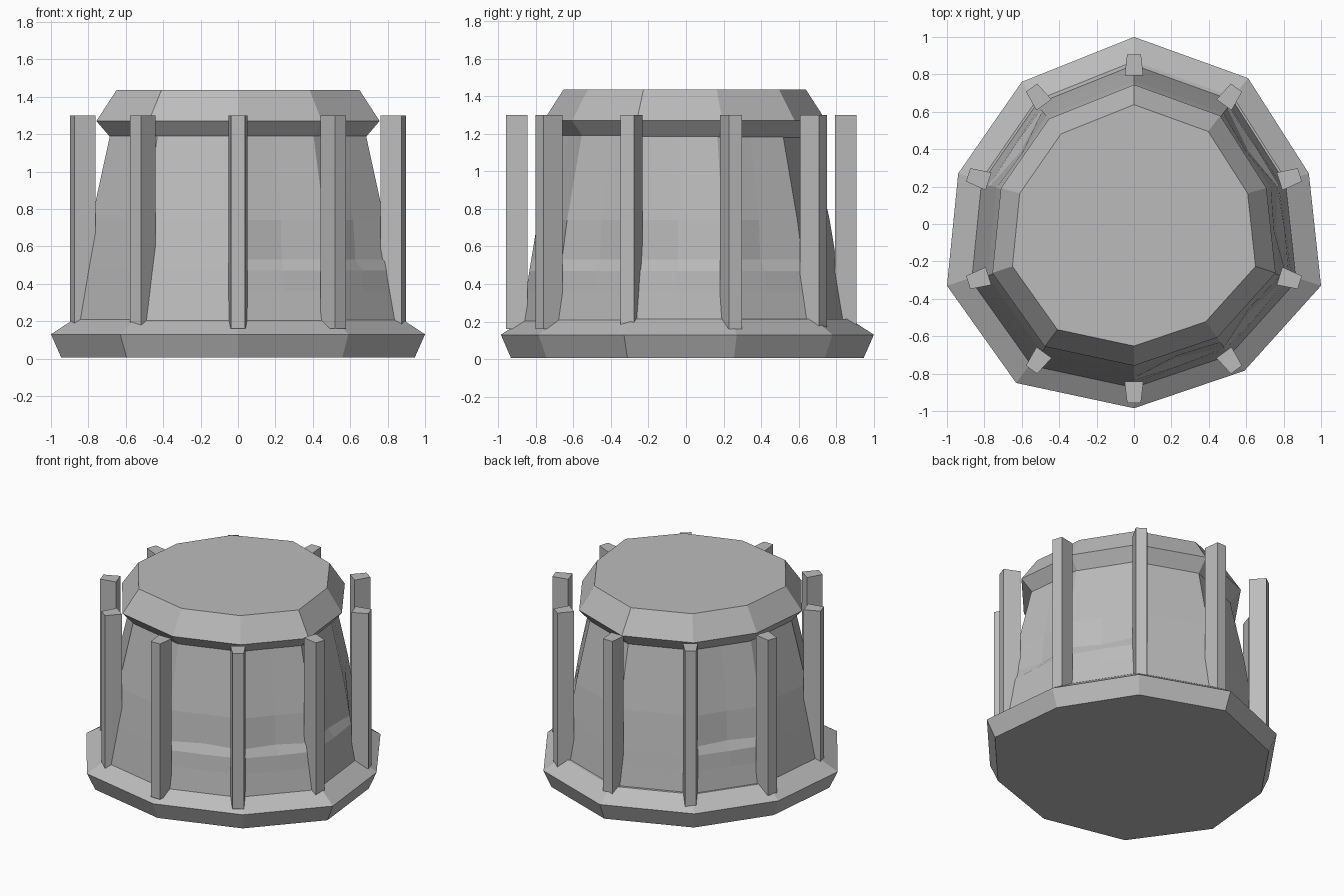
import bpy, bmesh, math
from mathutils import Vector

if "Cube" in bpy.data.objects:
    bpy.data.objects.remove(bpy.data.objects["Cube"])

grey = bpy.data.materials.new("plain grey")
grey.diffuse_color = (0.5, 0.5, 0.5, 1)
grey.use_nodes = True
grey.node_tree.nodes["Principled BSDF"].inputs["Base Color"].default_value = grey.diffuse_color

# Slightly uneven ten-sided outline, counter-clockwise from the back
OUTLINE = [(0, 1), (-0.6, 0.76), (-0.94, 0.27), (-1, -0.33), (-0.63, -0.85),
           (0, -0.985), (0.59, -0.785), (1, -0.33), (0.935, 0.27), (0.61, 0.78)]
N = len(OUTLINE)


def finish(name, bm):
    bmesh.ops.recalc_face_normals(bm, faces=bm.faces)
    mesh = bpy.data.meshes.new(name)
    bm.to_mesh(mesh)
    bm.free()
    obj = bpy.data.objects.new(name, mesh)
    mesh.materials.append(grey)
    bpy.context.collection.objects.link(obj)
    return obj


def loft(name, profile, shift=0.0):
    """Stack scaled copies of the outline, capped at both ends."""
    bm = bmesh.new()
    rings = [[bm.verts.new((x * s, y * s + shift, z)) for x, y in OUTLINE]
             for s, z in profile]
    for a, b in zip(rings, rings[1:]):
        for i in range(N):
            j = (i + 1) % N
            bm.faces.new((a[i], a[j], b[j], b[i]))
    bm.faces.new(rings[0][::-1])
    bm.faces.new(rings[-1])
    return finish(name, bm)


# Base skirt and lid
loft("base", [(0.945, 0.005), (1.0, 0.13), (0.87, 0.215)])
loft("lid", [(0.68, 1.18), (0.757, 1.27), (0.65, 1.435)], -0.012)

# Tapered wall; some panels have shallow folds across the middle
WALL = [(0.872, 0.19, 0), (0.845, 0.36, 0.0), (0.828, 0.47, 0.008),
        (0.818, 0.53, -0.035), (0.783, 0.74, -0.01), (0.685, 1.19, 0)]
DENTED = {1, 5, 6, 7, 8}
bm = bmesh.new()
rings = []
for s, z, push in WALL:
    ring = []
    for i in range(N):
        p, q = Vector(OUTLINE[i]), Vector(OUTLINE[(i + 1) % N])
        mid = (p + q) / 2
        if i in DENTED:
            mid += mid.normalized() * push
        for v in (p, mid):
            ring.append(bm.verts.new((v.x * s, v.y * s - 0.018, z)))
    rings.append(ring)
for a, b in zip(rings, rings[1:]):
    for i in range(2 * N):
        j = (i + 1) % (2 * N)
        bm.faces.new((a[i], a[j], b[j], b[i]))
finish("wall", bm)

# Ring of upright posts, a little wider on the inner side
for k in range(N):
    ang = math.radians(90 + 36 * k)
    out = Vector((math.cos(ang), math.sin(ang), 0))
    side = Vector((-out.y, out.x, 0))
    bm = bmesh.new()
    corners = [out * (0.875 + r) + side * w + Vector((0, -0.025, 0))
               for r, w in ((-0.057, -0.05), (0.057, -0.037),
                            (0.057, 0.037), (-0.057, 0.05))]
    low = [bm.verts.new((c.x, c.y, 0.16)) for c in corners]
    high = [bm.verts.new((c.x, c.y, 1.3)) for c in corners]
    bm.faces.new(low[::-1])
    bm.faces.new(high)
    for i in range(4):
        j = (i + 1) % 4
        bm.faces.new((low[i], low[j], high[j], high[i]))
    finish(f"post_{k + 1}", bm)
